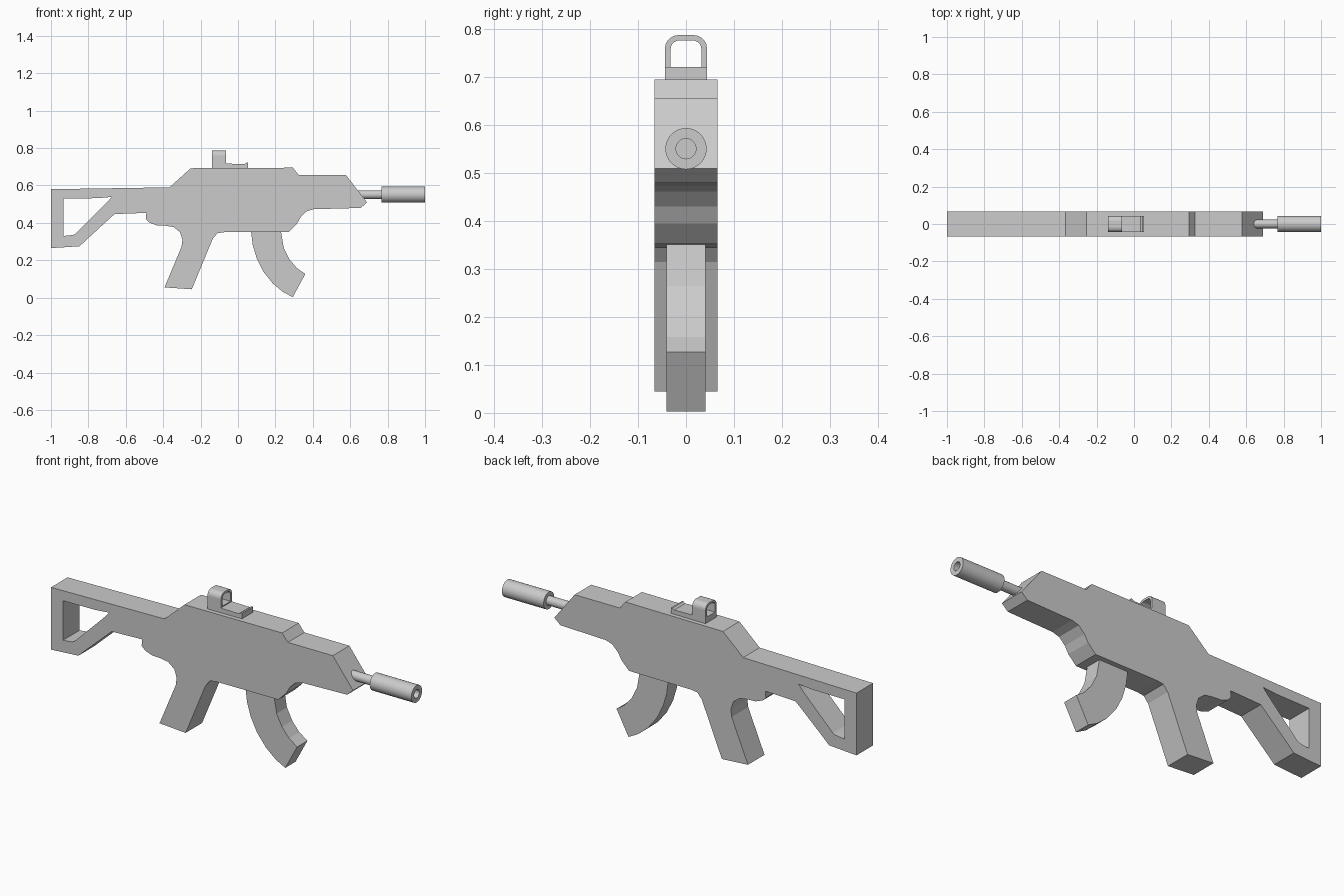
import bpy, bmesh
from math import pi, cos, sin, radians

if "Cube" in bpy.data.objects:
    bpy.data.objects.remove(bpy.data.objects["Cube"])


def plate(name, loops, half, rot=(pi / 2, 0, 0), loc=(0, 0, 0)):
    """Extruded flat outline; extra loops become holes."""
    cu = bpy.data.curves.new(name, 'CURVE')
    cu.dimensions = '2D'
    cu.fill_mode = 'BOTH'
    cu.extrude = half
    for pts in loops:
        sp = cu.splines.new('POLY')
        sp.points.add(len(pts) - 1)
        for p, (a, b) in zip(sp.points, pts):
            p.co = (a, b, 0, 1)
        sp.use_cyclic_u = True
        sp.use_smooth = False
    ob = bpy.data.objects.new(name, cu)
    ob.rotation_euler = rot
    ob.location = loc
    bpy.context.collection.objects.link(ob)
    bpy.ops.object.select_all(action='DESELECT')
    ob.select_set(True)
    bpy.context.view_layer.objects.active = ob
    bpy.ops.object.convert(target='MESH')
    return bpy.context.object


def lathe(name, profile, z, n=32):
    """Revolve (x, radius) points around the barrel axis."""
    bm = bmesh.new()
    rings = [[bm.verts.new((x, r * cos(2 * pi * i / n), z + r * sin(2 * pi * i / n)))
              for i in range(n)] for x, r in profile]
    for a, b in zip(rings, rings[1:]):
        for i in range(n):
            j = (i + 1) % n
            bm.faces.new((a[i], a[j], b[j], b[i]))
    bm.faces.new(rings[0])
    bm.faces.new(rings[-1])
    bmesh.ops.recalc_face_normals(bm, faces=bm.faces)
    me = bpy.data.meshes.new(name)
    bm.to_mesh(me)
    bm.free()
    ob = bpy.data.objects.new(name, me)
    bpy.context.collection.objects.link(ob)
    bpy.ops.object.select_all(action='DESELECT')
    ob.select_set(True)
    bpy.context.view_layer.objects.active = ob
    bpy.ops.object.shade_smooth_by_angle(angle=radians(30))
    return ob


def arc(cx, cy, r, a0, a1, n=5):
    return [(cx + r * cos(radians(a0 + (a1 - a0) * i / n)),
             cy + r * sin(radians(a0 + (a1 - a0) * i / n))) for i in range(n + 1)]


# Body, grip and stock as one slab with the stock opening
outline = [(-1, .58), (-.366, .59), (-.253, .692), (.293, .695), (.325, .656),
           (.577, .656), (.69, .51), (.657, .48), (.405, .473), (.367, .462),
           (.335, .43), (.315, .395), (.272, .352), (-.075, .35), (-.11, .345),
           (-.135, .315), (-.247, .045), (-.393, .055), (-.302, .272),
           (-.297, .31), (-.31, .35), (-.345, .378), (-.39, .385), (-.435, .387),
           (-.475, .402), (-.493, .42), (-.49, .453), (-.53, .452), (-.66, .447),
           (-.81, .31), (-.847, .275), (-1, .265)]
opening = [(-.933, .53), (-.75, .532), (-.675, .539), (-.70, .51), (-.868, .343),
           (-.88, .336), (-.933, .33)]
plate("rifle_body", [outline, opening], .066)

# Curved magazine
plate("magazine", [[(.07, .40), (.07, .352), (.079, .28), (.10, .21), (.135, .14),
                    (.185, .077), (.24, .031), (.293, .003), (.36, .127), (.315, .158),
                    (.275, .205), (.245, .265), (.23, .352), (.23, .40)]], .041)

# Sight rail and arched sight ring
plate("sight_base", [[(-.14, .68), (.053, .68), (.053, .722), (.045, .722),
                      (.035, .715), (-.14, .718)]], .044)
frame = [(-.044, .714), (.044, .714)] + arc(.016, .760, .028, 0, 90) + arc(-.016, .760, .028, 90, 180)
window = [(-.032, .722), (.032, .722)] + arc(.014, .759, .018, 0, 90) + arc(-.014, .759, .018, 90, 180)
plate("sight_ring", [frame, window], .0375, (pi / 2, 0, pi / 2), (-.1025, 0, 0))

# Barrel and hollow muzzle
lathe("barrel", [(.58, .023), (.79, .023)], .551)
lathe("muzzle", [(.767, .043), (1, .043), (1, .021), (.90, .021)], .551)
